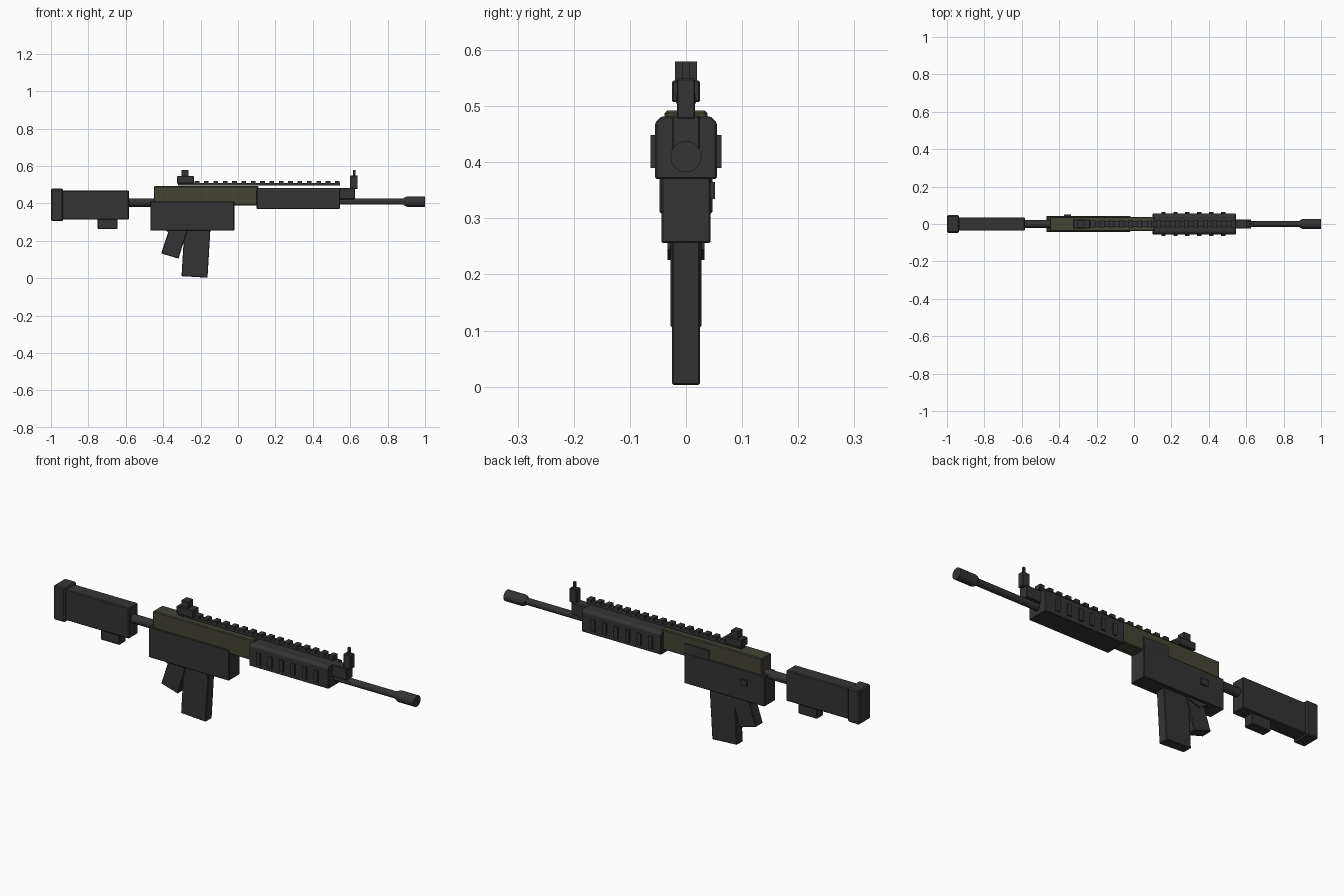
import bpy, bmesh, math
from mathutils import Matrix

if "Cube" in bpy.data.objects:
    bpy.data.objects.remove(bpy.data.objects["Cube"])


def material(name, rgb):
    m = bpy.data.materials.new(name)
    m.diffuse_color = (*rgb, 1)
    m.use_nodes = True
    m.node_tree.nodes["Principled BSDF"].inputs["Base Color"].default_value = m.diffuse_color
    return m


DARK = material("charcoal", (0.034, 0.034, 0.034))
OLIVE = material("dark olive", (0.056, 0.057, 0.034))


def finish(name, bm, mat, bevel=0.0):
    bmesh.ops.recalc_face_normals(bm, faces=bm.faces[:])
    me = bpy.data.meshes.new(name)
    bm.to_mesh(me)
    bm.free()
    me.materials.append(mat)
    ob = bpy.data.objects.new(name, me)
    bpy.context.collection.objects.link(ob)
    if bevel:
        mod = ob.modifiers.new("edge", 'BEVEL')
        mod.width = bevel
        mod.segments = 1
    return ob


def add_box(bm, x0, x1, y0, y1, z0, z1):
    m = Matrix.Translation(((x0 + x1) / 2, (y0 + y1) / 2, (z0 + z1) / 2))
    m = m @ Matrix.Diagonal((x1 - x0, y1 - y0, z1 - z0, 1))
    bmesh.ops.create_cube(bm, size=1, matrix=m)


def box(name, x0, x1, y0, y1, z0, z1, mat=DARK, bevel=0.0):
    bm = bmesh.new()
    add_box(bm, x0, x1, y0, y1, z0, z1)
    return finish(name, bm, mat, bevel)


def prism(name, pts, half, bevel=0.0):
    """Side profile in x, z extruded symmetrically across y."""
    bm = bmesh.new()
    f = bm.faces.new([bm.verts.new((x, -half, z)) for x, z in pts])
    r = bmesh.ops.extrude_face_region(bm, geom=[f])
    for v in r["geom"]:
        if isinstance(v, bmesh.types.BMVert):
            v.co.y = half
    return finish(name, bm, DARK, bevel)


def rod(name, x0, x1, r0, r1, z, sides=16):
    bm = bmesh.new()
    m = Matrix.Translation(((x0 + x1) / 2, 0, z)) @ Matrix.Rotation(math.pi / 2, 4, 'Y')
    bmesh.ops.create_cone(bm, cap_ends=True, segments=sides, radius1=r0, radius2=r1,
                          depth=x1 - x0, matrix=m)
    return finish(name, bm, DARK)


# Stock
box("butt_pad", -1.0, -0.935, -0.047, 0.047, 0.306, 0.479, bevel=0.006)
box("stock", -0.94, -0.584, -0.036, 0.036, 0.314, 0.469, bevel=0.004)
box("stock_lower_block", -0.75, -0.645, -0.025, 0.025, 0.262, 0.32, bevel=0.003)
rod("buffer_tube", -0.60, -0.44, 0.022, 0.022, 0.404, 12)

# Receiver
box("upper_receiver", -0.45, 0.11, -0.038, 0.038, 0.39, 0.492, OLIVE, 0.004)
box("lower_receiver", -0.469, -0.02, -0.044, 0.044, 0.256, 0.41, bevel=0.003)
box("port_cover", -0.158, -0.02, 0.03, 0.043, 0.40, 0.457)
box("side_button", -0.375, -0.337, 0.04, 0.052, 0.335, 0.365)

# Grip and magazine
prism("magazine", [(-0.302, 0.011), (-0.163, 0.003), (-0.147, 0.27), (-0.286, 0.277)], 0.025, 0.003)
prism("grip", [(-0.411, 0.133), (-0.318, 0.105), (-0.265, 0.275), (-0.362, 0.28)], 0.028, 0.003)
prism("grip_collar", [(-0.39, 0.258), (-0.345, 0.226), (-0.285, 0.245), (-0.285, 0.262), (-0.39, 0.262)], 0.033)

# Handguard: octagon-like section along x with chamfered top
bm = bmesh.new()
section = [(-0.055, 0.37), (0.055, 0.37), (0.055, 0.471), (0.044, 0.482), (-0.044, 0.482), (-0.055, 0.471)]
face = bm.faces.new([bm.verts.new((0.1, y, z)) for y, z in section])
ext = bmesh.ops.extrude_face_region(bm, geom=[face])
for v in ext["geom"]:
    if isinstance(v, bmesh.types.BMVert):
        v.co.x = 0.545
finish("handguard", bm, DARK, 0.003)

# Raised ribs on both sides of the handguard
bm = bmesh.new()
for i in range(6):
    x = 0.157 + i * 0.064
    for s in (-1, 1):
        add_box(bm, x - 0.011, x + 0.011, min(s * 0.05, s * 0.063), max(s * 0.05, s * 0.063), 0.39, 0.449)
finish("handguard_ribs", bm, DARK)

# Top rail with teeth
box("top_rail", -0.32, 0.545, -0.016, 0.016, 0.496, 0.508)
bm = bmesh.new()
for i in range(16):
    x = -0.219 + i * 0.05
    add_box(bm, x - 0.0125, x + 0.0125, -0.018, 0.018, 0.505, 0.521)
finish("rail_teeth", bm, DARK)

# Rear sight
box("rear_sight_base", -0.327, -0.235, -0.025, 0.025, 0.507, 0.546, bevel=0.003)
box("rear_sight_post", -0.301, -0.265, -0.02, 0.02, 0.54, 0.58)

# Barrel, gas block and front sight
rod("barrel", 0.08, 0.91, 0.017, 0.017, 0.41)
rod("muzzle_taper", 0.886, 0.905, 0.019, 0.028, 0.41)
rod("muzzle", 0.905, 1.0, 0.028, 0.028, 0.41)
box("gas_block", 0.54, 0.625, -0.025, 0.025, 0.422, 0.483, bevel=0.003)
box("front_sight", 0.60, 0.64, -0.016, 0.016, 0.478, 0.549, bevel=0.002)
box("front_sight_pin", 0.615, 0.627, -0.006, 0.006, 0.545, 0.58)
